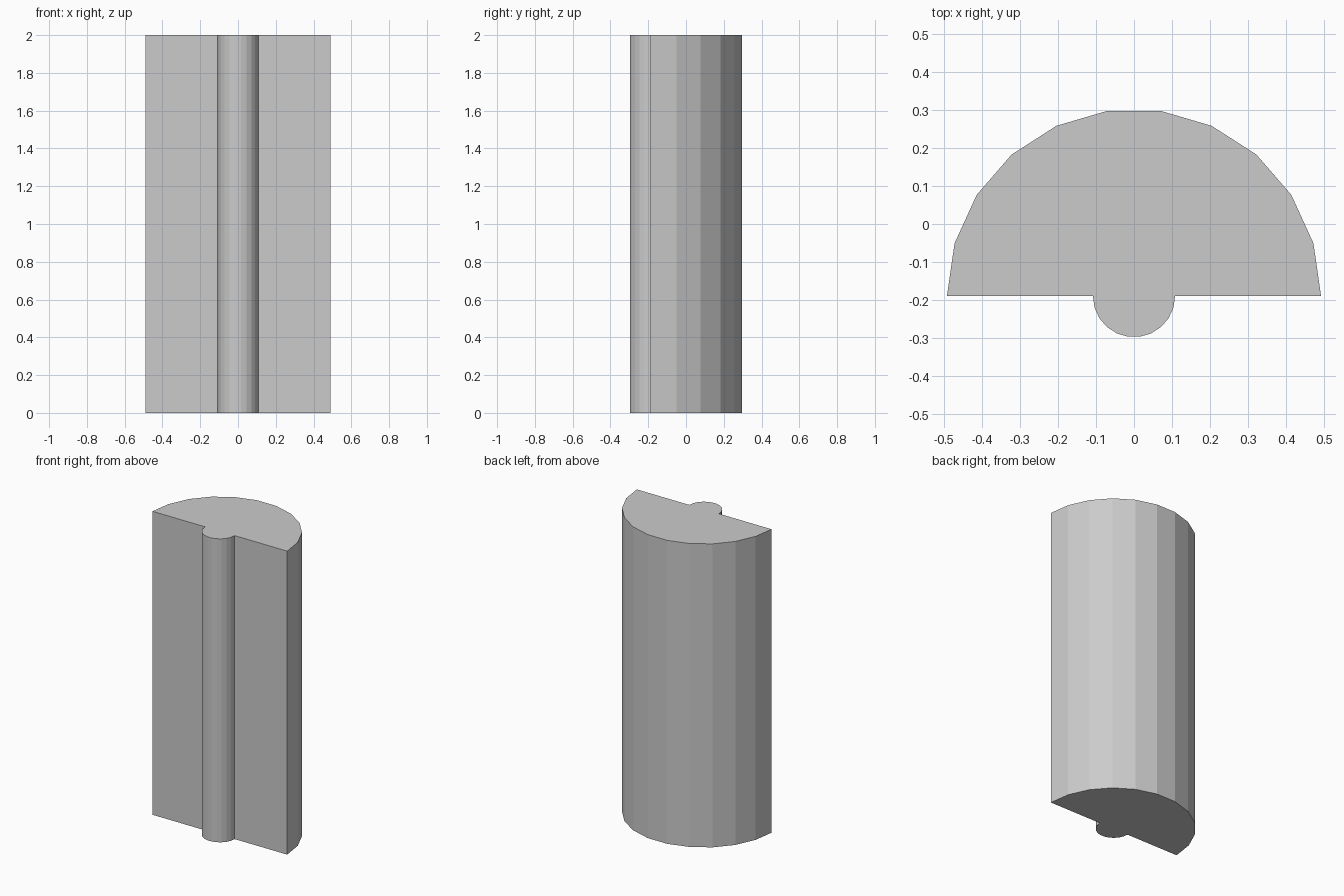
import bpy, bmesh
from math import cos, sin, pi

cube = bpy.data.objects.get("Cube")
if cube:
    bpy.data.objects.remove(cube, do_unlink=True)

HEIGHT = 2.0
SEGMENTS = 11       # sides in each half circle
BODY_RADIUS = 0.491
RIB_RADIUS = 0.108
FLAT_Y = -0.189     # plane of the flat front


def half_circle(radius, start):
    """Points along a half turn about the middle of the flat front."""
    angles = [start + pi * i / SEGMENTS for i in range(SEGMENTS + 1)]
    return [(radius * cos(a), FLAT_Y + radius * sin(a)) for a in angles]


# Plain grey material
grey = bpy.data.materials.new("light_grey")
grey.use_nodes = True
colour = (0.6, 0.6, 0.6, 1)
grey.diffuse_color = colour
grey.node_tree.nodes["Principled BSDF"].inputs["Base Color"].default_value = colour

# Cross-section: large half round at the back, small half-round rib in front
profile = half_circle(BODY_RADIUS, 0) + half_circle(RIB_RADIUS, pi)

# Extrude the cross-section upwards
bm = bmesh.new()
base = bm.faces.new([bm.verts.new((x, y, 0)) for x, y in profile])
extruded = bmesh.ops.extrude_face_region(bm, geom=[base], use_keep_orig=True)
top_verts = [g for g in extruded["geom"] if isinstance(g, bmesh.types.BMVert)]
bmesh.ops.translate(bm, verts=top_verts, vec=(0, 0, HEIGHT))
bmesh.ops.recalc_face_normals(bm, faces=bm.faces)

mesh = bpy.data.meshes.new("half_round_column")
bm.to_mesh(mesh)
bm.free()
mesh.materials.append(grey)
column = bpy.data.objects.new("half_round_column", mesh)
bpy.context.collection.objects.link(column)
